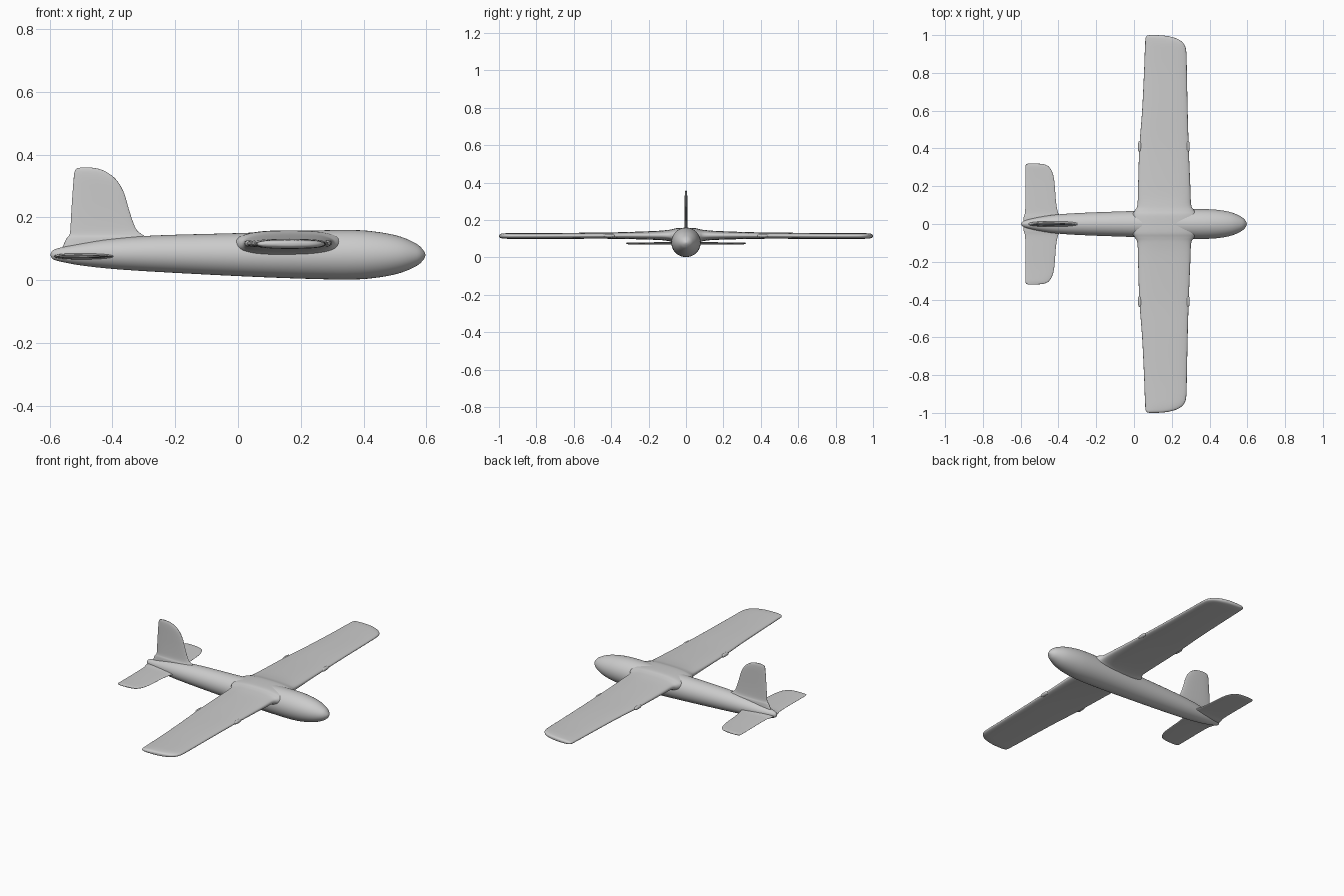
import bpy
import bmesh
import math
from mathutils import Vector

cube = bpy.data.objects.get("Cube")
if cube:
    bpy.data.objects.remove(cube, do_unlink=True)

# One plain grey for the whole airframe
grey = bpy.data.materials.new("matte grey")
grey.use_nodes = True
COLOUR = (0.6, 0.6, 0.6, 1)
grey.diffuse_color = COLOUR
grey.node_tree.nodes["Principled BSDF"].inputs["Base Color"].default_value = COLOUR


def smooth_stations(stations, steps):
    """Catmull-Rom refinement of a list of section stations."""
    pts = [Vector(s) for s in stations]
    out = []
    for i in range(len(pts) - 1):
        p0, p1, p2 = pts[max(i - 1, 0)], pts[i], pts[i + 1]
        p3 = pts[min(i + 2, len(pts) - 1)]
        for k in range(steps):
            t = k / steps
            out.append(0.5 * (2 * p1 + (p2 - p0) * t
                              + (2 * p0 - 5 * p1 + 4 * p2 - p3) * t ** 2
                              + (3 * p1 - p0 - 3 * p2 + p3) * t ** 3))
    return out + [pts[-1]]


def loft(name, stations, place, power=2.0, steps=4, sides=40):
    """Skin rounded sections; a station is (position, a_min, a_max, b_min, b_max)."""
    bm = bmesh.new()
    rings = []
    for s, a0, a1, b0, b1 in smooth_stations(stations, steps):
        ring = []
        for k in range(sides):
            ang = math.tau * k / sides
            c, d = math.cos(ang), math.sin(ang)
            c = math.copysign(abs(c) ** (2 / power), c)
            d = math.copysign(abs(d) ** (2 / power), d)
            ring.append(bm.verts.new(place(
                s, (a0 + a1 + (a1 - a0) * c) / 2, (b0 + b1 + (b1 - b0) * d) / 2)))
        rings.append(ring)
    for r, q in zip(rings, rings[1:]):
        for k in range(sides):
            n = (k + 1) % sides
            bm.faces.new((r[k], r[n], q[n], q[k]))
    bm.faces.new(rings[0])
    bm.faces.new(rings[-1])
    bmesh.ops.recalc_face_normals(bm, faces=bm.faces)
    mesh = bpy.data.meshes.new(name)
    bm.to_mesh(mesh)
    bm.free()
    mesh.materials.append(grey)
    obj = bpy.data.objects.new(name, mesh)
    bpy.context.collection.objects.link(obj)
    bpy.ops.object.select_all(action="DESELECT")
    obj.select_set(True)
    bpy.context.view_layer.objects.active = obj
    bpy.ops.object.shade_smooth_by_angle(angle=math.radians(50))
    return obj


def along_x(s, a, b):
    return (s, a, b)


def along_y(s, a, b):
    return (a, s, b)


def along_z(s, a, b):
    return (a, b, s)


def both_sides(half):
    """Mirror half-span stations so one skin runs tip to tip."""
    return [(-h[0],) + h[1:] for h in reversed(half)] + half


# Fuselage: position, half width, bottom, top
body = [(-0.597, 0.003, 0.078, 0.084), (-0.59, 0.012, 0.067, 0.095),
        (-0.565, 0.022, 0.059, 0.104), (-0.5, 0.037, 0.047, 0.118),
        (-0.4, 0.051, 0.036, 0.133), (-0.25, 0.06, 0.026, 0.143),
        (0, 0.069, 0.013, 0.150), (0.2, 0.077, 0.005, 0.157),
        (0.36, 0.079, 0.002, 0.16), (0.45, 0.074, 0.009, 0.153),
        (0.52, 0.06, 0.024, 0.138), (0.57, 0.037, 0.046, 0.115),
        (0.59, 0.018, 0.064, 0.096), (0.597, 0.003, 0.077, 0.083)]
loft("fuselage", [(x, -w, w, lo, hi) for x, w, lo, hi in body], along_x)

# Main wing with flared root: span, trailing edge, leading edge, bottom, top
wing_half = [(0.04, -0.01, 0.335, 0.07, 0.158), (0.07, 0.003, 0.32, 0.08, 0.152),
             (0.1, 0.018, 0.303, 0.089, 0.147), (0.18, 0.021, 0.299, 0.095, 0.141),
             (0.4, 0.028, 0.29, 0.1, 0.134), (0.6, 0.043, 0.284, 0.1, 0.132),
             (0.8, 0.053, 0.28, 0.1, 0.13), (0.91, 0.057, 0.277, 0.1, 0.13),
             (0.95, 0.059, 0.266, 0.1, 0.13), (0.975, 0.06, 0.24, 0.101, 0.129),
             (0.99, 0.063, 0.2, 0.104, 0.127), (0.997, 0.07, 0.16, 0.108, 0.123),
             (1.0, 0.085, 0.12, 0.113, 0.118)]
wing = loft("wing", both_sides(wing_half), along_y, power=2.6)

# Small raised joint tabs on the wing edges
for side, label in ((1, "left"), (-1, "right")):
    for x, edge in ((0.285, "leading"), (0.031, "trailing")):
        tab = [(side * (0.41 + o), x - r, x + r, 0.117 - r, 0.117 + r)
               for o, r in ((-0.03, 0.003), (-0.018, 0.009), (0.018, 0.009), (0.03, 0.003))]
        loft(f"{label}_{edge}_joint_tab", tab, along_y, sides=16)

# Tailplane
tail_half = [(0.03, -0.585, -0.385, 0.066, 0.086), (0.06, -0.577, -0.402, 0.069, 0.083),
             (0.12, -0.575, -0.413, 0.07, 0.082), (0.22, -0.575, -0.421, 0.07, 0.081),
             (0.27, -0.575, -0.431, 0.07, 0.081), (0.3, -0.575, -0.448, 0.07, 0.081),
             (0.312, -0.573, -0.465, 0.071, 0.08), (0.318, -0.568, -0.49, 0.073, 0.079),
             (0.321, -0.55, -0.525, 0.075, 0.077)]
loft("tailplane", both_sides(tail_half), along_y, power=2.4)

# Fin with a swept fillet: height, trailing edge, leading edge, half thickness
fin = [(0.08, -0.57, -0.29, 0.016), (0.13, -0.548, -0.285, 0.014),
       (0.145, -0.537, -0.305, 0.01), (0.165, -0.534, -0.326, 0.008),
       (0.22, -0.531, -0.346, 0.007), (0.28, -0.527, -0.364, 0.007),
       (0.32, -0.524, -0.388, 0.007), (0.344, -0.521, -0.418, 0.006),
       (0.355, -0.515, -0.445, 0.004), (0.359, -0.5, -0.47, 0.002)]
loft("fin", [(z, a, b, -t, t) for z, a, b, t in fin], along_z, power=2.4)
